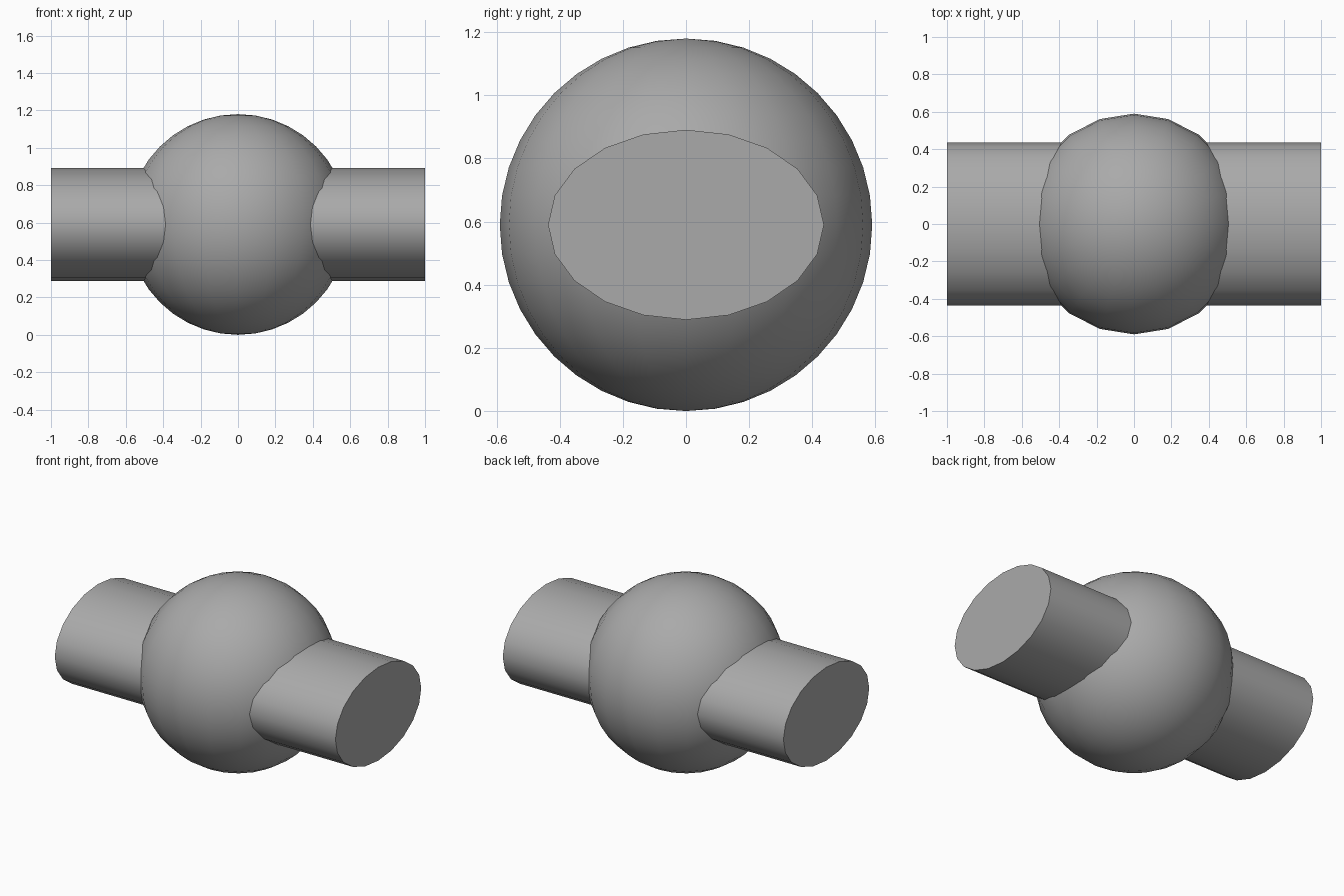
import bpy
import math

cube = bpy.data.objects.get("Cube")
if cube:
    bpy.data.objects.remove(cube, do_unlink=True)

SIDES = 20
RADIUS = 0.59

# Single plain grey material
grey = bpy.data.materials.new("mid_grey")
grey.use_nodes = True
colour = (0.4, 0.4, 0.4, 1)
grey.diffuse_color = colour
grey.node_tree.nodes["Principled BSDF"].inputs["Base Color"].default_value = colour


def finish(name, scale):
    """Name, size, colour and smooth the active part."""
    part = bpy.context.object
    part.name = name
    part.scale = scale
    bpy.ops.object.transform_apply(location=False, rotation=True, scale=True)
    part.data.materials.append(grey)
    bpy.ops.object.shade_smooth_by_angle(angle=math.radians(30))


# Central ball
bpy.ops.mesh.primitive_uv_sphere_add(
    segments=SIDES, ring_count=SIDES, radius=RADIUS, location=(0, 0, RADIUS))
finish("ball", (1, 1, 1))

# Oval shaft running left to right through the ball
bpy.ops.mesh.primitive_cylinder_add(
    vertices=SIDES, radius=1, depth=2, location=(0, 0, RADIUS),
    rotation=(0, math.pi / 2, 0))
finish("oval_shaft", (0.301, 0.437, 1))
